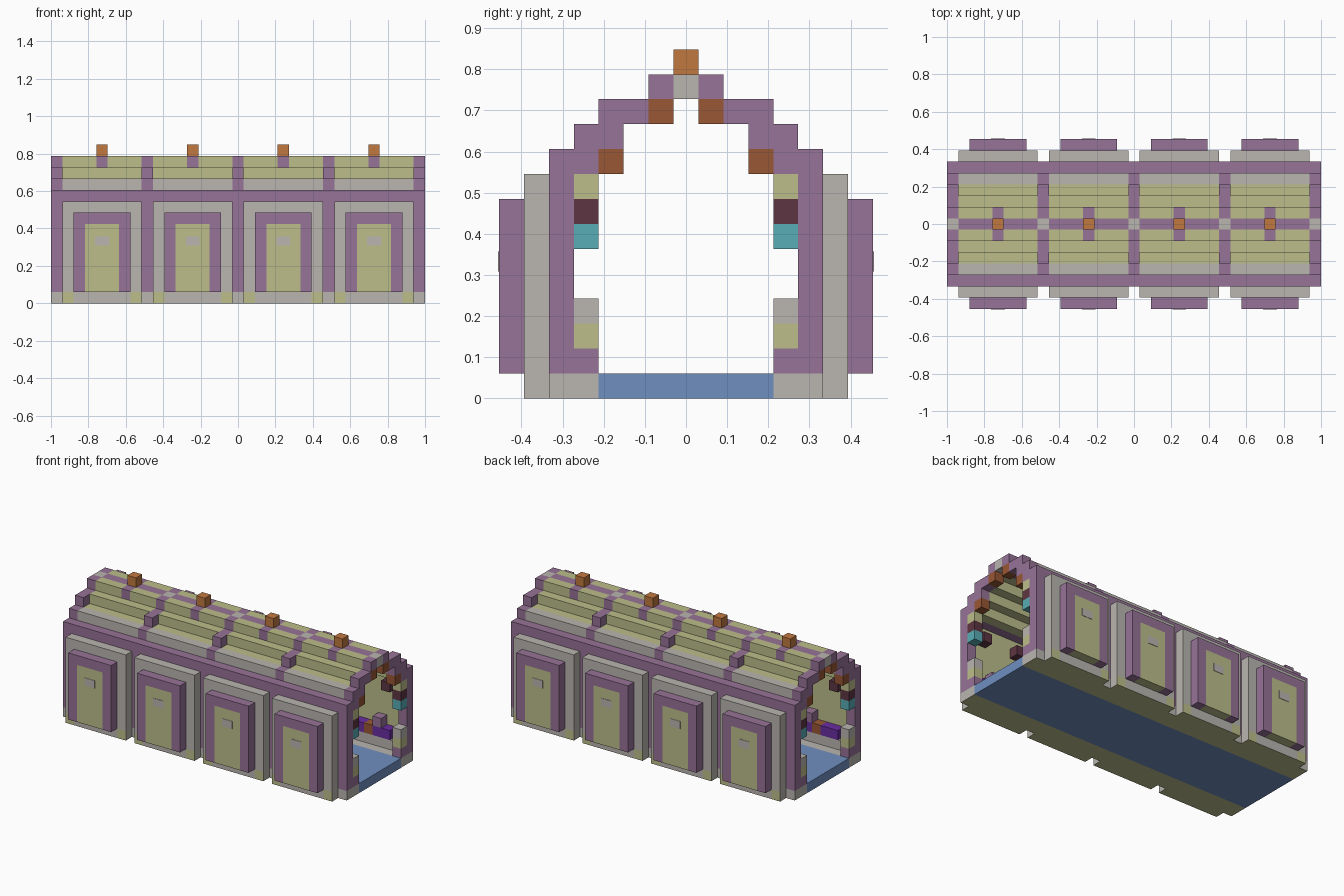
import bpy
import bmesh
from mathutils import Vector

old = bpy.data.objects.get("Cube")
if old:
    bpy.data.objects.remove(old, do_unlink=True)

U = 2 / 33                       # one block
RIBS = range(-16, 17, 8)
BAYS = range(-12, 13, 8)


def srgb(*rgb):
    lin = [((c / 255 + 0.055) / 1.055) ** 2.4 for c in rgb]
    return (*lin, 1.0)


def material(name, *rgb):
    m = bpy.data.materials.new(name)
    m.use_nodes = True
    m.diffuse_color = srgb(*rgb)
    bsdf = next(n for n in m.node_tree.nodes if n.type == 'BSDF_PRINCIPLED')
    bsdf.inputs["Base Color"].default_value = m.diffuse_color
    return m


purple = material("mauve", 151, 115, 151)
yellow = material("pale_olive", 188, 190, 138)
grey = material("warm_grey", 186, 182, 176)
orange = material("orange", 193, 121, 64)
brown = material("brown", 152, 87, 52)
maroon = material("maroon", 94, 53, 66)
teal = material("teal", 88, 174, 182)
blue = material("floor_blue", 112, 143, 192)
violet = material("violet", 105, 45, 160)


def part(name, mats, boxes, at=(0,), rule=None):
    """Blocks given as inclusive cell ranges (x, y, z), repeated along x, mirrored in y."""
    bm = bmesh.new()
    for c in at:
        for x0, x1, y0, y1, z0, z1 in boxes:
            for side in ((1, -1) if y0 > 0 else (1,)):
                size = Vector((x1 - x0 + 1, y1 - y0 + 1, z1 - z0 + 1)) * U
                mid = Vector((c + (x0 + x1) / 2, side * (y0 + y1) / 2, (z0 + z1 + 1) / 2)) * U
                verts = bmesh.ops.create_cube(bm, size=1)["verts"]
                for v in verts:
                    v.co = v.co * size + mid
                if rule:
                    for f in {f for v in verts for f in v.link_faces}:
                        f.normal_update()
                        f.material_index = rule(f.normal, side)
    me = bpy.data.meshes.new(name)
    bm.to_mesh(me)
    bm.free()
    for m in mats:
        me.materials.append(m)
    ob = bpy.data.objects.new(name, me)
    bpy.context.collection.objects.link(ob)
    return ob


def under(n, side):
    return int(n.z < -0.5)


def under_or_inside(n, side):
    return int(n.z < -0.5 or n.y * side < -0.5)


def under_or_outside(n, side):
    return int(n.z < -0.5 or n.y * side > 0.5)


# Floor and base
part("floor", [blue], [(-16, 16, -3, 3, 0, 0)])
part("base_curb", [grey, yellow], [(-16, 16, 4, 5, 0, 0)], rule=under)

# Arched ribs with ridge nodes
part("rib", [purple], [(0, 0, 5, 5, 1, 8), (0, 0, 4, 4, 1, 1), (0, 0, 4, 4, 9, 10),
                       (0, 0, 3, 3, 10, 11), (0, 0, 2, 2, 11, 11),
                       (0, 0, 1, 1, 12, 12)], RIBS)
part("ridge_node", [grey], [(0, 0, 0, 0, 12, 12)], RIBS)
part("wall_beam", [purple], [(-16, 16, 5, 5, 9, 9)])

# Blocks fixed to the inside of the ribs
part("rib_lamp", [brown], [(0, 0, 3, 3, 9, 9), (0, 0, 1, 1, 11, 11)], RIBS)
part("rib_cap", [yellow], [(0, 0, 4, 4, 8, 8), (0, 0, 4, 4, 2, 2)], RIBS)
part("rib_band", [maroon], [(0, 0, 4, 4, 7, 7)], RIBS)
part("rib_screen", [teal], [(0, 0, 4, 4, 6, 6)], RIBS)
part("rib_post", [grey], [(0, 0, 4, 4, 3, 3)], RIBS)

# Outer bay frames, olive on the inside and underneath
part("bay_frame", [grey, yellow], [(-3, 3, 6, 6, 1, 8)], BAYS, under_or_inside)
part("bay_sill", [grey, yellow], [(-2, 2, 6, 6, 0, 0)], BAYS, under)
part("sill_end", [grey, yellow], [(-3, -3, 6, 6, 0, 0), (3, 3, 6, 6, 0, 0)],
     BAYS, under_or_outside)

# Raised door panels
part("door_surround", [purple], [(-2, -2, 7, 7, 1, 7), (2, 2, 7, 7, 1, 7),
                                 (-1, 1, 7, 7, 7, 7)], BAYS)
part("door_panel", [yellow], [(-1, 1, 7, 7, 1, 6)], BAYS)
part("door_stud", [grey], [(-0.1, 0.1, 7.02, 7.04, 5.1, 4.9)], BAYS)

# Stepped roof
part("roof_eave", [grey, yellow], [(-3, 3, 4, 4, 10, 10)], BAYS, under_or_inside)
part("roof_steps", [yellow], [(-3, 3, 4, 4, 9, 9), (-3, 3, 3, 3, 10, 10),
                              (-3, 3, 2, 2, 11, 11), (-3, -1, 1, 1, 12, 12),
                              (1, 3, 1, 1, 12, 12)], BAYS)
part("roof_ridge", [purple], [(-3, 3, 0, 0, 12, 12), (0, 0, 1, 1, 12, 12)], BAYS)
part("roof_lamp", [orange], [(0, 0, 0, 0, 13, 13)], BAYS)

# Furniture in the wall alcoves
part("alcove_step", [grey], [(-3, 3, 5, 5, 1, 1)], BAYS)
part("alcove_seat", [violet], [(-2, -1, 5, 5, 2, 2), (1, 2, 5, 5, 2, 2)], BAYS)
part("alcove_box", [brown], [(0, 0, 5, 5, 2, 2)], BAYS)
part("alcove_cushion", [purple], [(1, 1, 5, 5, 3, 3)], BAYS)
part("alcove_shelf", [maroon], [(-2, -2, 5, 5, 7, 7), (2, 2, 5, 5, 7, 7)], BAYS)
